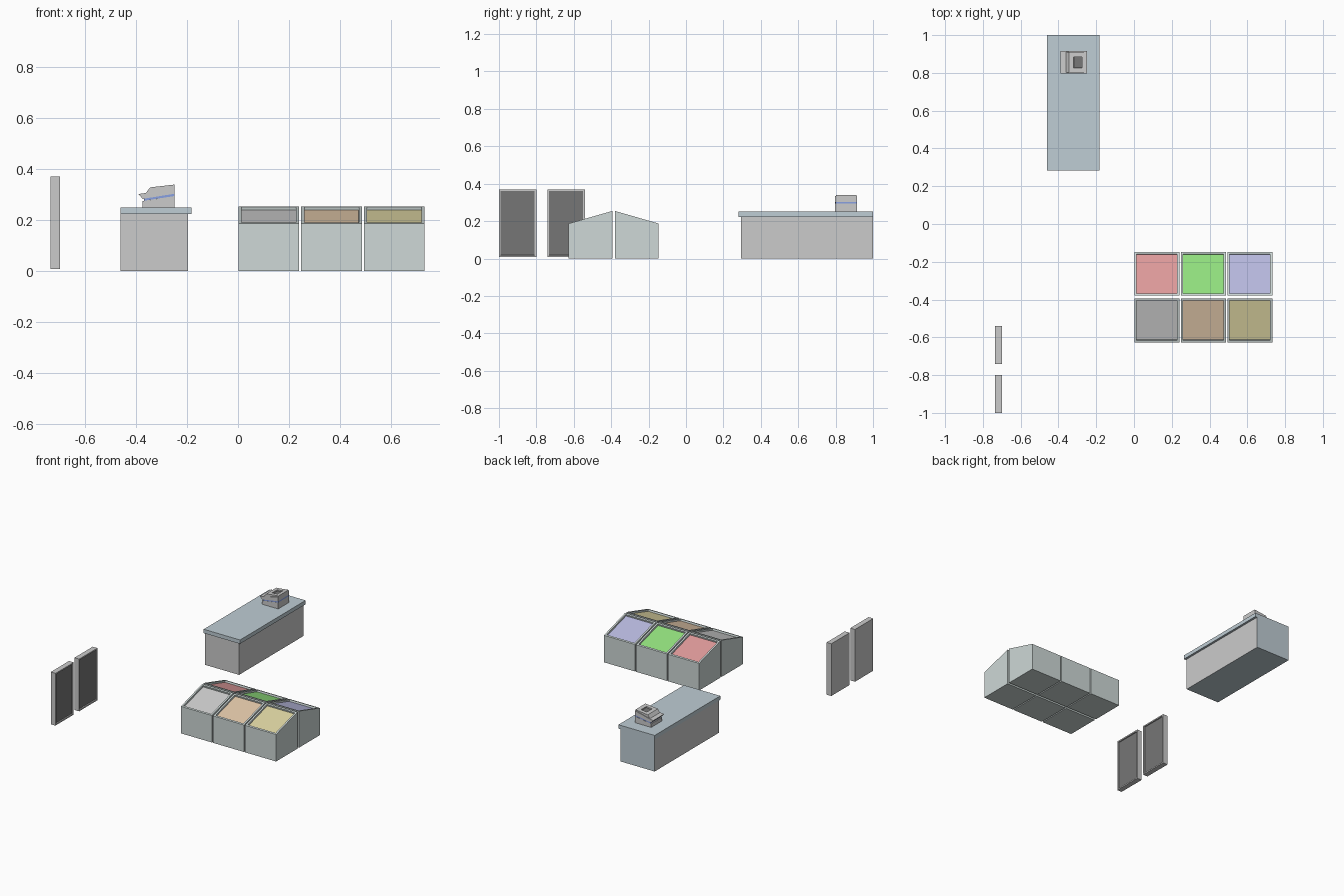
import bpy, bmesh
from mathutils import Vector

if "Cube" in bpy.data.objects:
    bpy.data.objects.remove(bpy.data.objects["Cube"])


def mat(name, r, g, b):
    m = bpy.data.materials.new(name)
    m.diffuse_color = (r, g, b, 1)
    m.use_nodes = True
    m.node_tree.nodes["Principled BSDF"].inputs["Base Color"].default_value = m.diffuse_color
    return m


case_mat = mat("case_paint", 0.62, 0.69, 0.68)
blue_mat = mat("counter_blue", 0.52, 0.61, 0.66)
grey_mat = mat("counter_grey", 0.70, 0.70, 0.70)
frame_mat = mat("frame_grey", 0.58, 0.58, 0.58)
dark_mat = mat("dark_panel", 0.18, 0.18, 0.18)
register_mat = mat("register_shell", 0.64, 0.64, 0.61)
stripe_mat = mat("register_stripe", 0.25, 0.35, 0.75)


def prism(name, profile, lo, hi, axis, mats, edit=None):
    """Extrude a closed profile (a, z) along x or y, then optionally edit it."""
    bm = bmesh.new()
    place = (lambda a, z, t: (t, a, z)) if axis == "x" else (lambda a, z, t: (a, t, z))
    face = bm.faces.new([bm.verts.new(place(a, z, lo)) for a, z in profile])
    ext = bmesh.ops.extrude_face_region(bm, geom=[face])
    for v in ext["geom"]:
        if isinstance(v, bmesh.types.BMVert):
            v.co[0 if axis == "x" else 1] = hi
    # the starting cap must survive the extrusion
    if not face.is_valid:
        bmesh.ops.holes_fill(bm, edges=bm.edges[:])
    bmesh.ops.recalc_face_normals(bm, faces=bm.faces[:])
    bm.normal_update()
    if edit:
        edit(bm)
    me = bpy.data.meshes.new(name)
    bm.to_mesh(me)
    bm.free()
    for m in mats:
        me.materials.append(m)
    ob = bpy.data.objects.new(name, me)
    bpy.context.collection.objects.link(ob)
    return ob


def box(name, x, y, z, mats, edit=None):
    rect = [(x[0], z[0]), (x[1], z[0]), (x[1], z[1]), (x[0], z[1])]
    return prism(name, rect, y[0], y[1], "y", mats, edit)


def recess(direction, rim, depth):
    """Edit: sink a panel into the face that points most along a direction."""
    def edit(bm):
        f = max(bm.faces, key=lambda p: p.normal.dot(Vector(direction)))
        bmesh.ops.inset_region(bm, faces=[f], thickness=rim, use_even_offset=True)
        bmesh.ops.inset_region(bm, faces=[f], thickness=0.0005, depth=-depth,
                               use_even_offset=True)
        f.material_index = 1
    return edit


# six sloped display bins in two rows, back to back
colours = {
    "front": [(0.52, 0.52, 0.52), (0.74, 0.56, 0.39), (0.72, 0.66, 0.36)],
    "back": [(0.75, 0.33, 0.33), (0.29, 0.76, 0.21), (0.48, 0.49, 0.74)],
}
rows = {"front": (-0.628, -0.394), "back": (-0.147, -0.379)}
for row, (outer, inner) in rows.items():
    for i, rgb in enumerate(colours[row]):
        x0 = 0.002 + i * 0.246
        profile = [(outer, 0), (inner, 0), (inner, 0.254), (outer, 0.187)]
        prism(f"{row}_bin_{i + 1}", profile, x0, x0 + 0.238, "x",
              [case_mat, mat(f"{row}_goods_{i + 1}", *rgb)],
              recess((0, 0, 1), 0.012, 0.012))

# two framed wall panels facing +x
for i, y0 in enumerate((-1.0, -0.741)):
    box(f"wall_panel_{i + 1}", (-0.735, -0.699), (y0, y0 + 0.2), (0.008, 0.37),
        [frame_mat, dark_mat], recess((1, 0, 0), 0.009, 0.008))


# counter: grey front and sides, blue back and underside
def paint_sides(bm):
    for f in bm.faces:
        if abs(f.normal.x) > 0.9 or f.normal.y < -0.9:
            f.material_index = 1


box("counter_body", (-0.46, -0.197), (0.293, 1.0), (0, 0.223),
    [blue_mat, grey_mat], paint_sides)
box("counter_top", (-0.46, -0.182), (0.282, 1.0), (0.223, 0.25), [blue_mat])

# cash register: base, stripe, upper tray with lip, tapered hood with screen
Y0, Y1 = 0.797, 0.915
prism("register_base", [(-0.374, 0.25), (-0.25, 0.25), (-0.25, 0.294), (-0.374, 0.275)],
      Y0, Y1, "y", [register_mat])
prism("register_stripe", [(-0.368, 0.276), (-0.25, 0.294), (-0.25, 0.303), (-0.368, 0.284)],
      Y0 + 0.001, Y1 - 0.001, "y", [stripe_mat])
prism("register_tray", [(-0.374, 0.283), (-0.25, 0.303), (-0.25, 0.333),
                        (-0.362, 0.306), (-0.39, 0.302)],
      Y0, Y1, "y", [register_mat])
prism("register_hood", [(-0.362, 0.305), (-0.25, 0.332), (-0.25, 0.339), (-0.345, 0.328)],
      Y0 + 0.004, Y1 - 0.004, "y", [register_mat, dark_mat],
      recess((0, 0, 1), 0.026, 0.008))
